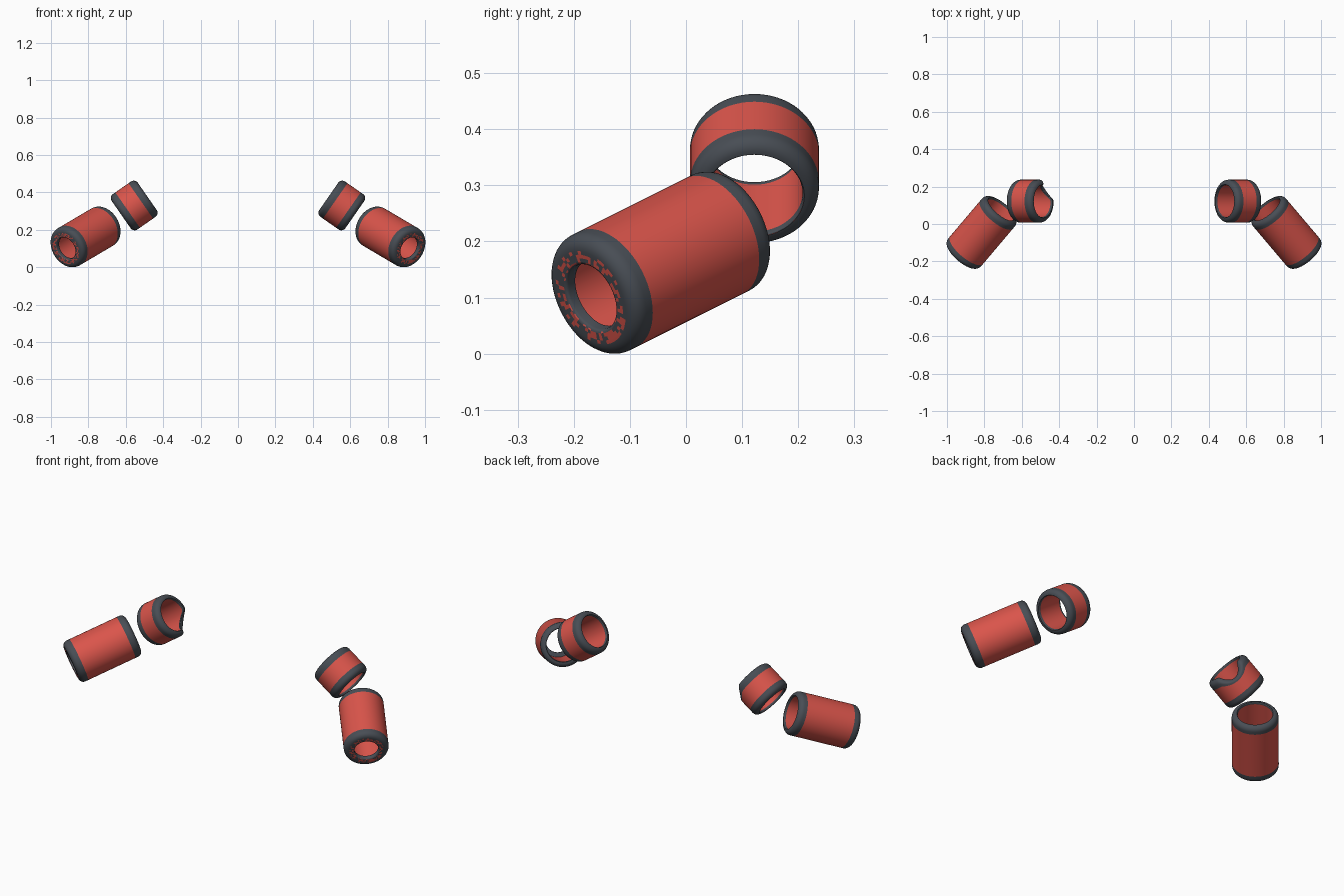
import bpy, bmesh, math, random
from mathutils import Vector

random.seed(4)
cube = bpy.data.objects.get("Cube")
if cube:
    bpy.data.objects.remove(cube)


def material(name, color):
    m = bpy.data.materials.new(name)
    m.use_nodes = True
    m.diffuse_color = color
    m.node_tree.nodes["Principled BSDF"].inputs["Base Color"].default_value = color
    return m


RED = material("red_fabric", (0.70, 0.09, 0.07, 1))
DARK = material("dark_grey_trim", (0.065, 0.075, 0.09, 1))
SIDES = 64
R = 0.115      # outer radius of every sleeve
BORE = 0.086   # inner radius
BAND = 0.042   # width of the dark trim
LIP = 0.012    # how far the trim wraps inside


def arc(t, r, rad, start, end, steps=6):
    """Quarter-round in the (along axis, radius) plane."""
    angles = [math.radians(start + (end - start) * i / steps) for i in range(steps + 1)]
    return [(t + rad * math.cos(a), r + rad * math.sin(a)) for a in angles]


def rounded_end(h, hole):
    """Outer edge to inner edge of one end, at +h."""
    b, s = 0.026, 0.006
    pts = [(h - BAND, R)] + arc(h - b, R - b, b, 90, 0)
    if hole < BORE - 0.01:  # closed-in cuff with a smaller hole
        pts += [(h, r) for r in (0.082, 0.075, 0.068)]
        pts += arc(h - s, hole + s, s, 0, -90, 3)
        pts += [(h - 0.022, hole), (h - 0.022, BORE)]
    else:
        pts += arc(h - s, hole + s, s, 0, -90, 3)[1:] + [(h - LIP, hole)]
    return pts


def sleeve(name, center, axis, length, hole, notch=None):
    """Lathe a hollow sleeve along axis; hole is the bore at its far end."""
    h = length / 2
    far = rounded_end(h, hole)
    near = [(-t, r) for t, r in reversed(rounded_end(h, BORE))]
    profile = far + near
    axis = Vector(axis).normalized()
    u = Vector((0, 1, 0)).cross(axis).normalized()
    v = axis.cross(u)
    bm = bmesh.new()
    rings = []
    for i in range(SIDES):
        a = math.tau * i / SIDES
        out = u * math.cos(a) + v * math.sin(a)
        k = max(0, out.dot(notch) - 0.75) / 0.25 if notch else 0
        ring = []
        for t, r in profile:
            if t < 0:  # V-shaped dip in the near edge
                t -= 0.05 * k * t / h
            ring.append(bm.verts.new(Vector(center) + axis * t + out * r))
        rings.append(ring)
    n = len(profile)
    for i in range(SIDES):
        p, q = rings[i], rings[(i + 1) % SIDES]
        for j in range(n):
            m = (j + 1) % n
            t = (profile[j][0] + profile[m][0]) / 2
            r = (profile[j][1] + profile[m][1]) / 2
            f = bm.faces.new((p[j], p[m], q[m], q[j]))
            inside = r < BORE + 0.001
            dark = abs(t) > h - (0.025 if hole < 0.07 and t > 0 and inside
                                 else LIP if inside else BAND)
            # worn red patches on the flat cuff face
            if t > h - 0.0005 and r < 0.09 and random.random() < 0.4:
                dark = False
            f.material_index = int(dark)
            f.smooth = True
    bmesh.ops.recalc_face_normals(bm, faces=bm.faces)
    mesh = bpy.data.meshes.new(name)
    bm.to_mesh(mesh)
    bm.free()
    mesh.materials.append(RED)
    mesh.materials.append(DARK)
    obj = bpy.data.objects.new(name, mesh)
    bpy.context.collection.objects.link(obj)
    bpy.ops.object.select_all(action='DESELECT')
    obj.select_set(True)
    bpy.context.view_layer.objects.active = obj
    bpy.ops.object.shade_smooth_by_angle(angle=math.radians(40))


# One upper-arm ring and one forearm sleeve on each side
for side, s in (("left", 1), ("right", -1)):
    notch = Vector((0.40, 0.71, -0.58)).normalized() if s < 0 else None
    sleeve(side + "_upper_arm_ring", (s * 0.555, 0.122, 0.33),
           (s * 0.82, 0, -0.57), 0.17, BORE, notch)
    sleeve(side + "_forearm_sleeve", (s * 0.815, -0.045, 0.162),
           (s * 0.604, -0.713, -0.356), 0.35, 0.062)
